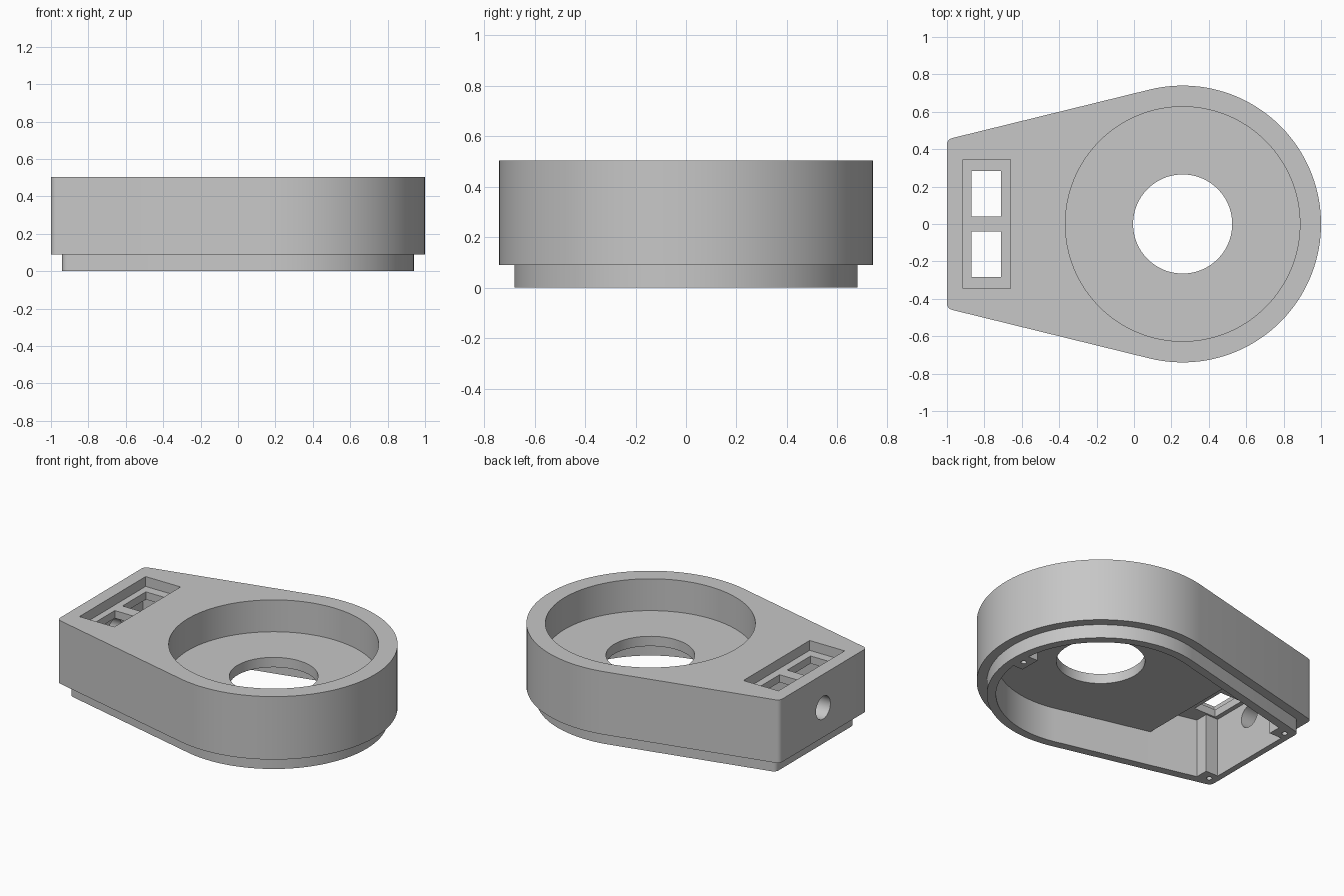
import bpy
import bmesh
import math
from mathutils import Vector

if "Cube" in bpy.data.objects:
    bpy.data.objects.remove(bpy.data.objects["Cube"], do_unlink=True)

CENTRE_X = 0.26               # axis of the round end
TANGENT = math.radians(103.8)  # where the straight flanks leave the arc

grey = bpy.data.materials.new("plain grey")
grey.use_nodes = True
grey.diffuse_color = (0.57, 0.57, 0.57, 1)
grey.node_tree.nodes["Principled BSDF"].inputs["Base Color"].default_value = grey.diffuse_color


def prism(name, points, z0, z1):
    """Extrude a closed outline between two heights."""
    bm = bmesh.new()
    face = bm.faces.new([bm.verts.new((p[0], p[1], z0)) for p in points])
    ext = bmesh.ops.extrude_face_region(bm, geom=[face])
    top = [v for v in ext["geom"] if isinstance(v, bmesh.types.BMVert)]
    bmesh.ops.translate(bm, verts=top, vec=(0, 0, z1 - z0))
    bmesh.ops.recalc_face_normals(bm, faces=bm.faces)
    mesh = bpy.data.meshes.new(name)
    bm.to_mesh(mesh)
    bm.free()
    mesh.materials.append(grey)
    obj = bpy.data.objects.new(name, mesh)
    bpy.context.collection.objects.link(obj)
    return obj


def box(name, x0, x1, y0, y1, z0, z1):
    return prism(name, [(x0, y0), (x1, y0), (x1, y1), (x0, y1)], z0, z1)


def disc(name, x, y, radius, z0, z1, sides=96):
    steps = [2 * math.pi * i / sides for i in range(sides)]
    return prism(name, [(x + radius * math.cos(a), y + radius * math.sin(a)) for a in steps], z0, z1)


def teardrop(radius, x_end, corner=0.03, sides=80):
    """Round end with two tangent flanks meeting a flat end."""
    pts = []
    for i in range(sides + 1):
        a = TANGENT * (2 * i / sides - 1)
        pts.append((CENTRE_X + radius * math.cos(a), radius * math.sin(a)))
    y = (radius - (x_end - CENTRE_X) * math.cos(TANGENT)) / math.sin(TANGENT)
    tip = Vector((x_end, y))
    along = (Vector(pts[-1]) - tip).normalized() * corner
    start, end = tip + along, tip - Vector((0, corner))
    arc = [start.lerp(tip, t / 5).lerp(tip.lerp(end, t / 5), t / 5) for t in range(6)]
    pts += [(p.x, p.y) for p in arc]
    pts += [(p.x, -p.y) for p in reversed(arc)]
    return pts


def combine(target, tool, operation="DIFFERENCE"):
    mod = target.modifiers.new(operation.title(), "BOOLEAN")
    mod.operation = operation
    mod.solver = "EXACT"
    mod.object = tool
    bpy.context.view_layer.objects.active = target
    bpy.ops.object.modifier_apply(modifier=mod.name)
    bpy.data.objects.remove(tool, do_unlink=True)


# Outer shell with the stepped lip underneath
housing = prism("housing", teardrop(0.74, -1), 0.09, 0.505)
combine(housing, prism("lip", teardrop(0.68, -0.94), 0, 0.2), "UNION")

# Lower cavity, leaving the screw tab at the round end
low = prism("low_cavity", teardrop(0.625, -0.9, 0.01), -0.1, 0.23)
combine(low, box("screw_tab", 0.81, 1.1, -0.07, 0.07, -0.2, 0.4))

# Taller cavity at the flat end
high = prism("high_cavity", teardrop(0.625, -0.9, 0.01), -0.1, 0.39)
combine(high, box("cavity_limit", -0.51, 1.1, -1, 1, -0.2, 0.6))

# Corner posts are kept out of both cavities
for cavity in (low, high):
    for side in (-1, 1):
        y0, y1 = sorted((side * 0.295, side * 0.6))
        combine(cavity, box("post", -1.1, -0.81, y0, y1, -0.2, 0.6))
for cavity in (low, high):
    combine(housing, cavity)

# Round recess and its central opening
combine(housing, disc("dish", CENTRE_X, 0, 0.627, 0.295, 0.7, 128))
combine(housing, disc("opening", CENTRE_X, 0, 0.265, 0.1, 0.4))

# Rectangular recess with two windows
combine(housing, box("panel_recess", -0.915, -0.66, -0.345, 0.345, 0.44, 0.7))
for side in (-1, 1):
    y0, y1 = sorted((side * 0.04, side * 0.283))
    combine(housing, box("window", -0.87, -0.71, y0, y1, 0.3, 0.6))

# Cable hole through the end wall
cable = disc("cable_hole", 0, 0, 0.075, -0.15, 0.15, 48)
cable.rotation_euler.y = math.pi / 2
cable.location = (-0.97, 0, 0.285)
bpy.context.view_layer.update()
combine(housing, cable)

# Screw holes from below
for x, y in ((0.86, 0), (-0.88, -0.35), (-0.88, 0.35)):
    combine(housing, disc("screw_hole", x, y, 0.017, -0.1, 0.15, 20))

bpy.ops.object.select_all(action="DESELECT")
housing.select_set(True)
bpy.context.view_layer.objects.active = housing
bpy.ops.object.shade_smooth_by_angle(angle=math.radians(30))
